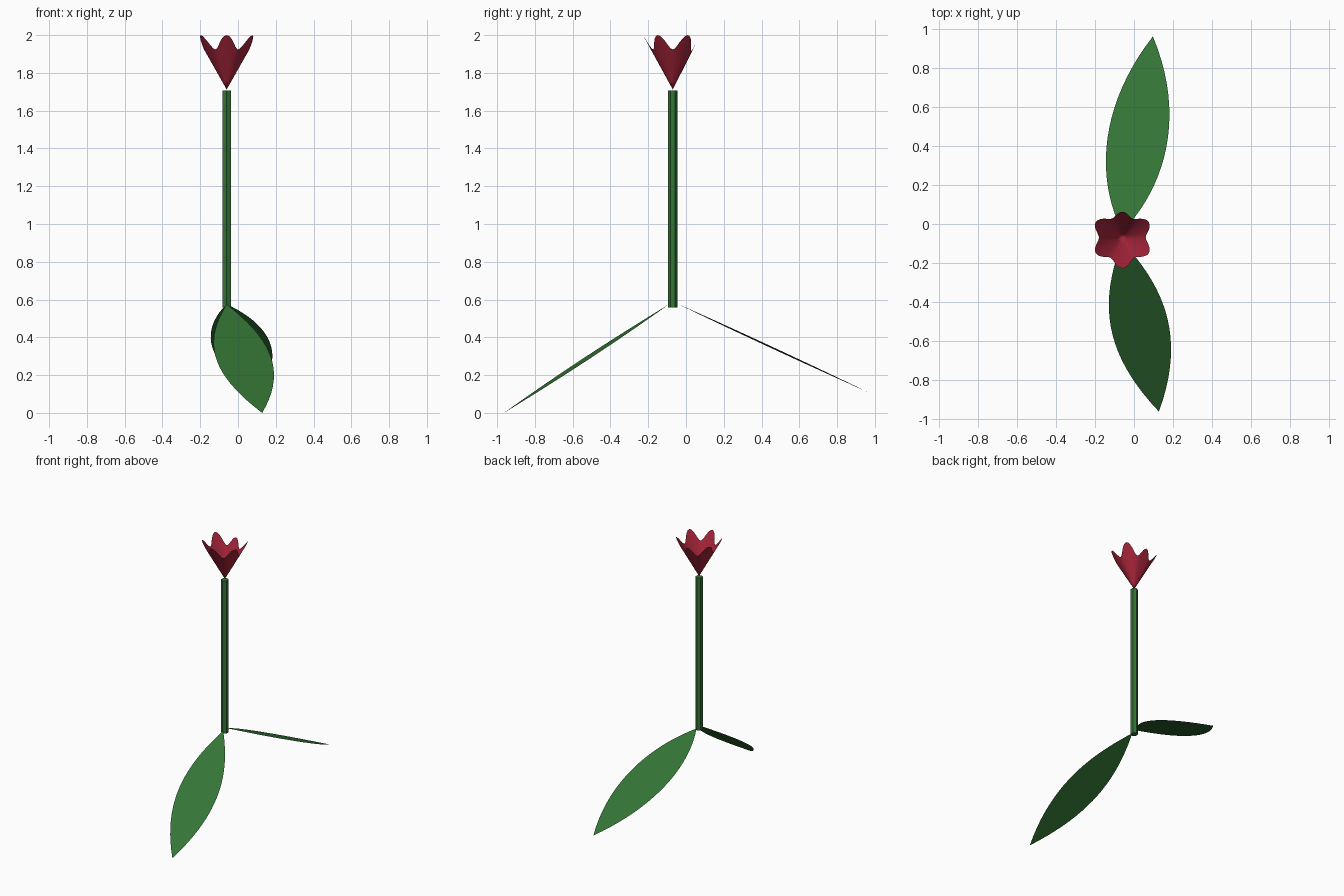
import bpy, math
from mathutils import Vector
from mathutils.geometry import interpolate_bezier

cube = bpy.data.objects.get("Cube")
if cube:
    bpy.data.objects.remove(cube, do_unlink=True)

AX, AY = -0.06, -0.07  # stem axis


def material(name, rgb):
    m = bpy.data.materials.new(name)
    m.use_nodes = True
    m.diffuse_color = (*rgb, 1)
    m.node_tree.nodes["Principled BSDF"].inputs["Base Color"].default_value = (*rgb, 1)
    return m


green = material("leaf_green", (0.034, 0.175, 0.036))
red = material("petal_red", (0.38, 0.018, 0.042))


def add_mesh(name, verts, faces, mat, smooth=False):
    me = bpy.data.meshes.new(name)
    me.from_pydata(verts, [], faces)
    me.materials.append(mat)
    me.polygons.foreach_set("use_smooth", [smooth] * len(faces))
    me.update()
    ob = bpy.data.objects.new(name, me)
    bpy.context.collection.objects.link(ob)
    return ob


# Six-sided stem with a corner facing the front
bpy.ops.mesh.primitive_cylinder_add(vertices=6, radius=0.026, depth=1.15,
                                    location=(AX, AY, 1.133))
stem = bpy.context.object
stem.name = "stem"
stem.data.materials.append(green)


# Thin leaf: a strip between two curved edges lying on a tilted plane
def leaf(name, base, tip, left, right, tilt, steps=20):
    b, t = Vector(base), Vector(tip)

    def edge(h1, h2):
        pts = interpolate_bezier(b, Vector((*h1, 0)), Vector((*h2, 0)), t, steps + 1)
        out = []
        for p in pts:
            f = (p.y - b.y) / (t.y - b.y)
            mid = b.lerp(t, f)
            out.append((p.x, p.y, mid.z + tilt * (p.x - mid.x)))
        return out

    verts = edge(*left) + edge(*right)
    n = steps + 1
    faces = [(i, i + 1, n + i + 1, n + i) for i in range(1, steps - 1)]
    faces += [(0, 1, n + 1), (steps - 1, steps, n + steps - 1)]
    if t.y > b.y:
        faces = [f[::-1] for f in faces]
    return add_mesh(name, verts, faces, green)


leaf("front_leaf", (AX, -0.09, 0.575), (0.128, -0.964, 0.0),
     ((-0.18, -0.40), (-0.16, -0.66)), ((0.13, -0.30), (0.28, -0.55)), -0.08)
leaf("back_leaf", (AX, -0.04, 0.575), (0.097, 0.964, 0.11),
     ((-0.205, 0.25), (-0.17, 0.62)), ((0.16, 0.19), (0.27, 0.55)), 0.03)

# Open six-petal bloom: a cone whose rim rises and flares at each petal
SEG, ROWS, BASE = 72, 6, 1.712
verts, faces = [(AX, AY, BASE)], []
for row in range(1, ROWS + 1):
    v = row / ROWS
    for i in range(SEG):
        a = 2 * math.pi * i / SEG
        peak = 0.5 - 0.5 * math.cos(6 * a)
        back = max(0, math.sin(a)) ** 8
        r = v * (0.12 + 0.038 * peak - 0.025 * back)
        z = BASE + v * (0.212 + 0.076 * peak - 0.025 * back)
        verts.append((AX + r * math.cos(a), AY + r * math.sin(a), z))
for i in range(SEG):
    j = (i + 1) % SEG
    faces.append((0, 1 + j, 1 + i))
    for row in range(ROWS - 1):
        k = 1 + row * SEG
        faces.append((k + i, k + j, k + SEG + j, k + SEG + i))
add_mesh("bloom", verts, faces, red, smooth=True)
